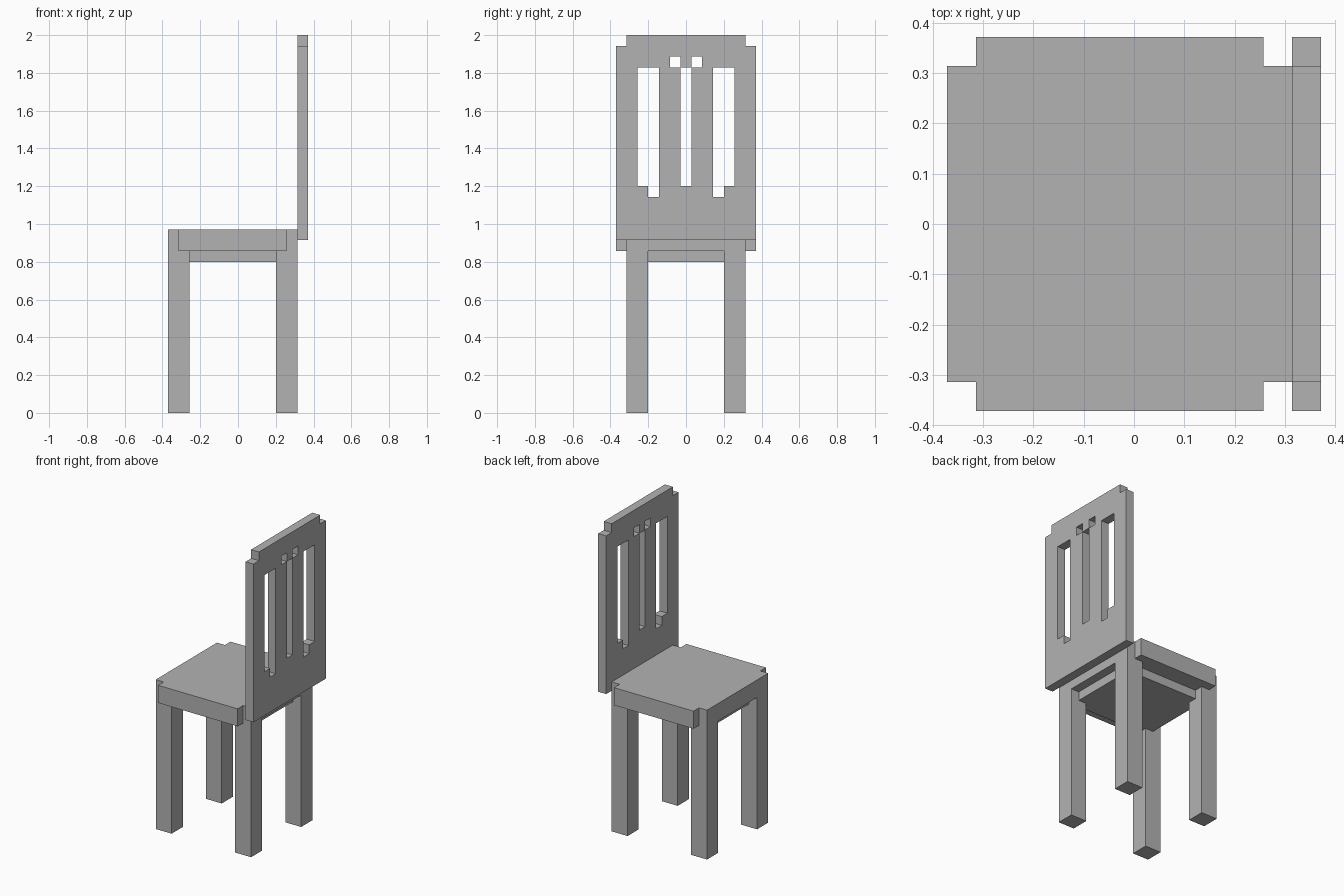
import bpy
import bmesh
from mathutils import Vector

cube = bpy.data.objects.get("Cube")
if cube:
    bpy.data.objects.remove(cube, do_unlink=True)

U = 2 / 35  # one block of the chair's grid

grey = bpy.data.materials.new("plain_grey")
grey.use_nodes = True
COLOUR = (0.45, 0.45, 0.45, 1)
grey.diffuse_color = COLOUR
grey.node_tree.nodes["Principled BSDF"].inputs["Base Color"].default_value = COLOUR


def finish(name, bm):
    """Turn a bmesh measured in blocks into a flat-shaded object."""
    bmesh.ops.recalc_face_normals(bm, faces=bm.faces)
    bmesh.ops.scale(bm, vec=(U, U, U), verts=bm.verts)
    mesh = bpy.data.meshes.new(name)
    bm.to_mesh(mesh)
    bm.free()
    mesh.materials.append(grey)
    obj = bpy.data.objects.new(name, mesh)
    bpy.context.collection.objects.link(obj)
    return obj


def box(name, low, high):
    bm = bmesh.new()
    bmesh.ops.create_cube(bm, size=1)
    low, high = Vector(low), Vector(high)
    bmesh.ops.scale(bm, vec=high - low, verts=bm.verts)
    bmesh.ops.translate(bm, vec=(low + high) / 2, verts=bm.verts)
    return finish(name, bm)


def panel(name, origin, across, up, size, thickness, solid):
    """Extrude every grid cell (i, j) for which solid(i, j) is true."""
    bm = bmesh.new()
    origin, across, up = Vector(origin), Vector(across), Vector(up)
    for i in range(size[0]):
        for j in range(size[1]):
            if solid(i, j):
                corners = ((i, j), (i + 1, j), (i + 1, j + 1), (i, j + 1))
                bm.faces.new([bm.verts.new(origin + across * a + up * b)
                              for a, b in corners])
    bmesh.ops.remove_doubles(bm, verts=bm.verts, dist=0.01)
    result = bmesh.ops.extrude_face_region(bm, geom=bm.faces[:], use_keep_orig=True)
    moved = [g for g in result["geom"] if isinstance(g, bmesh.types.BMVert)]
    bmesh.ops.translate(bm, vec=across.cross(up) * thickness, verts=moved)
    return finish(name, bm)


# Seat board with a notch in each corner
panel("seat", (-6.5, -6.5, 15), (1, 0, 0), (0, 1, 0), (12, 13), 2,
      lambda i, j: not (i in (0, 11) and j in (0, 12)))

# Recessed frame block under the seat
box("seat_support", (-5.5, -4.5, 14), (4.5, 4.5, 15))

# Four square legs
for end, x in (("front", -6.5), ("back", 3.5)):
    for side, y in (("right", -5.5), ("left", 3.5)):
        box(f"{end}_{side}_leg", (x, y, 0), (x + 2, y + 2, 15))


# Backrest with notched top corners, three slots and two small openings
def backrest_cell(i, j):
    c = abs(i - 6)  # distance from the middle column
    corner = j == 18 and c == 6
    side_slot = c in (3, 4) and 5 <= j < 16
    slot_foot = c == 3 and j == 4
    middle_slot = c == 0 and 5 <= j < 16
    peephole = c == 1 and j == 16
    return not (corner or side_slot or slot_foot or middle_slot or peephole)


panel("backrest", (5.5, -6.5, 16), (0, 1, 0), (0, 0, 1), (13, 19), 1, backrest_cell)
